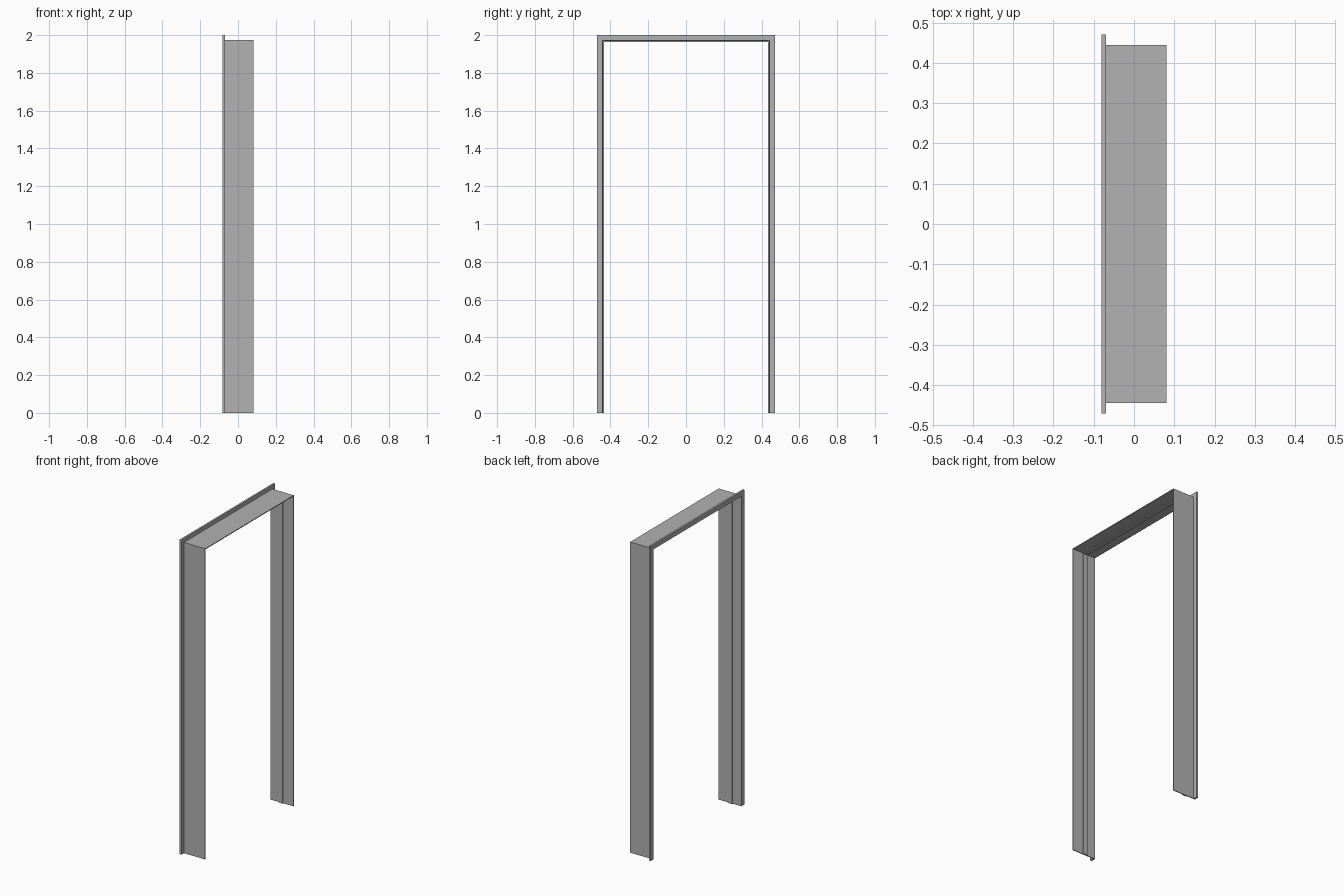
import bpy
import bmesh

cube = bpy.data.objects.get("Cube")
if cube:
    bpy.data.objects.remove(cube, do_unlink=True)

HALF_WIDTH, HEIGHT = 0.47, 2.0

grey = bpy.data.materials.new("frame grey")
grey.use_nodes = True
colour = (0.445, 0.445, 0.445, 1)
grey.diffuse_color = colour
grey.node_tree.nodes["Principled BSDF"].inputs["Base Color"].default_value = colour


def sweep_around_opening(name, x0, x1, d0, d1):
    """Sweep a rectangle (depth x0..x1, inset d0..d1) up, across and down with mitred corners."""
    bm = bmesh.new()
    profile = [(x0, d0), (x1, d0), (x1, d1), (x0, d1)]
    rings = []
    for side, at_top in [(-1, 0), (-1, 1), (1, 1), (1, 0)]:
        rings.append([bm.verts.new((x, side * (HALF_WIDTH - d), at_top * (HEIGHT - d)))
                      for x, d in profile])
    for a, b in zip(rings, rings[1:]):
        for i in range(4):
            j = (i + 1) % 4
            bm.faces.new((a[i], a[j], b[j], b[i]))
    bm.faces.new(rings[0])
    bm.faces.new(rings[-1])
    bmesh.ops.recalc_face_normals(bm, faces=bm.faces)
    mesh = bpy.data.meshes.new(name)
    bm.to_mesh(mesh)
    bm.free()
    mesh.materials.append(grey)
    obj = bpy.data.objects.new(name, mesh)
    bpy.context.collection.objects.link(obj)
    return obj


# Flange on the wall face
sweep_around_opening("casing", -0.081, -0.069, 0, 0.025)
# Thin lining through the wall
sweep_around_opening("jamb", -0.081, 0.081, 0.025, 0.03)
# Raised strip the door closes against
sweep_around_opening("door_stop", -0.02, 0.009, 0.03, 0.036)
